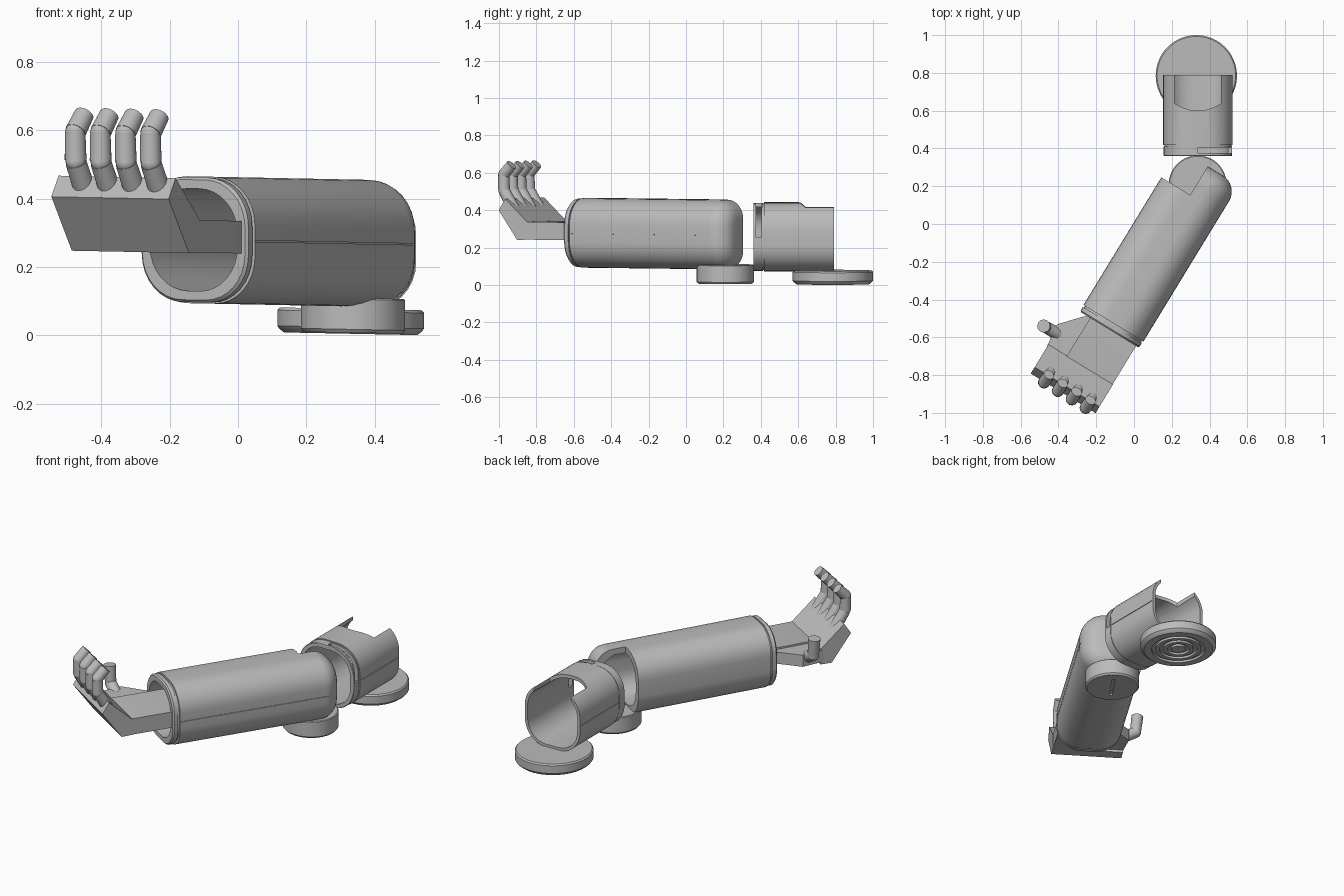
import bpy, bmesh, math
from mathutils import Matrix, Vector

if "Cube" in bpy.data.objects:
    bpy.data.objects.remove(bpy.data.objects["Cube"])

grey = bpy.data.materials.new("plain grey")
grey.use_nodes = True
grey.diffuse_color = (0.5, 0.5, 0.5, 1)
grey.node_tree.nodes["Principled BSDF"].inputs["Base Color"].default_value = (0.5, 0.5, 0.5, 1)

# Frames: the forearm runs along its local +y from wrist to elbow
FORE = Matrix.Translation((-0.13, -0.56, 0)) @ Matrix.Rotation(math.radians(-31.4), 4, 'Z')
UPPER = Matrix.Translation((0.338, 0, 0))
WORLD = Matrix.Identity(4)
parts = []


def finish(name, bm, frame):
    bmesh.ops.recalc_face_normals(bm, faces=bm.faces)
    bm.transform(frame)
    me = bpy.data.meshes.new(name)
    bm.to_mesh(me)
    bm.free()
    me.materials.append(grey)
    ob = bpy.data.objects.new(name, me)
    bpy.context.collection.objects.link(ob)
    parts.append(ob)
    return ob


def loft(name, loops, frame, closed=False):
    """Skin a list of point loops; closed joins last to first, else ends are capped."""
    bm = bmesh.new()
    rings = [[bm.verts.new(p) for p in loop] for loop in loops]
    pairs = list(zip(rings, rings[1:]))
    if closed:
        pairs.append((rings[-1], rings[0]))
    else:
        bm.faces.new(rings[0])
        bm.faces.new(rings[-1])
    for a, b in pairs:
        for i in range(len(a)):
            j = (i + 1) % len(a)
            bm.faces.new((a[i], a[j], b[j], b[i]))
    return finish(name, bm, frame)


def section(y, h, r, zc, steps=8):
    """Rounded square of half size h in the x-z plane."""
    pts = []
    for q in range(4):
        a0 = q * math.pi / 2
        cx = (h - r) * (1 if q in (0, 3) else -1)
        cz = (h - r) * (1 if q < 2 else -1)
        for k in range(steps + 1):
            a = a0 + k / steps * math.pi / 2
            pts.append((cx + r * math.cos(a), y, zc + cz + r * math.sin(a)))
    return pts


def lathe(name, profile, centre, sides=64):
    turn = [2 * math.pi * k / sides for k in range(sides)]
    loops = [[(r * math.cos(a), r * math.sin(a), z) for a in turn] for r, z in profile]
    return loft(name, loops, Matrix.Translation(centre))


def prism(name, pts, lo, hi, frame, axis='X'):
    """Extrude a polygon along x (points are y, z) or along z (points are x, y)."""
    def place(p, d):
        return (d, p[0], p[1]) if axis == 'X' else (p[0], p[1], d)
    return loft(name, [[place(p, d) for p in pts] for d in (lo, hi)], frame)


def box(x0, x1, y0, y1, z0, z1, frame):
    return prism("cutter", [(x0, y0), (x1, y0), (x1, y1), (x0, y1)], z0, z1, frame, 'Z')


def cut(ob, tool):
    mod = ob.modifiers.new("cut", 'BOOLEAN')
    mod.operation, mod.object, mod.solver = 'DIFFERENCE', tool, 'EXACT'
    bpy.context.view_layer.objects.active = ob
    bpy.ops.object.modifier_apply(modifier=mod.name)
    parts.remove(tool)
    bpy.data.objects.remove(tool)


def rod(name, a, b, r0, r1, frame):
    a, b = Vector(a), Vector(b)
    bm = bmesh.new()
    turn = (b - a).to_track_quat('Z', 'Y').to_matrix().to_4x4()
    bmesh.ops.create_cone(bm, cap_ends=True, segments=24, radius1=r0, radius2=r1,
                          depth=(b - a).length, matrix=Matrix.Translation((a + b) / 2) @ turn)
    return finish(name, bm, frame)


def ball(name, p, r, frame):
    bm = bmesh.new()
    bmesh.ops.create_uvsphere(bm, u_segments=16, v_segments=10, radius=r,
                              matrix=Matrix.Translation(p))
    return finish(name, bm, frame)


# Forearm: hollow shell, stepped wrist rim, rounded elbow end
ZF = 0.277
inner = [(0.97, 0.07, 0.04), (0.95, 0.12, 0.09), (0.9, 0.15, 0.115), (0.0, 0.15, 0.13)]
outer = [(0.0, 0.176, 0.135), (0.008, 0.183, 0.14), (0.03, 0.183, 0.14),
         (0.03, 0.176, 0.134), (0.04, 0.176, 0.134), (0.04, 0.186, 0.14)]
for k in range(9):
    a = k / 8 * math.pi / 2
    inset = 0.1 * (1 - math.cos(a))
    outer.append((0.91 + 0.1 * math.sin(a), 0.186 - inset, 0.14 - inset))
forearm = loft("forearm_shell", [section(y, h, r, ZF) for y, h, r in inner + outer], FORE)
cut(forearm, box(-0.3, -0.007, 0.832, 1.2, 0, 0.6, FORE))
cut(forearm, box(0.182, 0.2, 0.045, 0.93, ZF - 0.002, ZF + 0.002, FORE))

# Upper arm: open tube with front collar, groove, slot and rear top notch
ZU = 0.2645
tube = [(0.36, 0.178, 0.136), (0.362, 0.181, 0.14), (0.411, 0.181, 0.14), (0.411, 0.177, 0.136),
        (0.417, 0.177, 0.136), (0.417, 0.184, 0.143), (0.79, 0.184, 0.143),
        (0.79, 0.166, 0.125), (0.36, 0.158, 0.12)]
upper = loft("upper_arm_shell", [section(y, h, r, ZU) for y, h, r in tube], UPPER, closed=True)
arc = [(0.123 * t / 6, 0.6 + 0.038 * (t / 6) ** 2) for t in range(-6, 7)]
cut(upper, prism("cutter", arc + [(0.123, 0.9), (-0.123, 0.9)], 0.34, 0.6, UPPER, 'Z'))
cut(upper, box(0.0, 0.3, 0.375, 0.404, ZU, 0.6, UPPER))
for s in (-1, 1):
    cut(upper, box(s * 0.19 - 0.01, s * 0.19 + 0.01, 0.425, 0.78, ZU - 0.002, ZU + 0.002, UPPER))

# Elbow joint cap with a coin slot underneath
elbow = lathe("elbow_cap", [(0.12, 0.014), (0.145, 0.014), (0.153, 0.024), (0.153, 0.112),
                            (0.148, 0.116), (0.02, 0.116)], (0.337, 0.21, 0))
SLOT = Matrix.Translation((0.337, 0.21, 0)) @ Matrix.Rotation(math.radians(-35), 4, 'Z')
cut(elbow, box(-0.008, 0.008, -0.09, 0.09, -0.1, 0.024, SLOT))

# Shoulder disc with concentric grooves underneath
profile = [(0.015, 0.011), (0.03, 0.011)]
for r in (0.04, 0.085, 0.13):
    profile += [(r, 0.011), (r, 0.024), (r + 0.022, 0.024), (r + 0.022, 0.011)]
profile += [(0.195, 0.011), (0.209, 0.022), (0.215, 0.03), (0.215, 0.076), (0.208, 0.084), (0.02, 0.084)]
lathe("shoulder_disc", profile, (0.33, 0.785, 0))

# Hand: wrist block, thumb mount and tilted palm plate
prism("wrist_block", [(0.12, 0.24), (-0.3, 0.24), (-0.3, 0.32), (-0.235, 0.335), (0.12, 0.335)],
      -0.12, 0.165, FORE)
prism("thumb_mount", [(-0.1, 0.03), (-0.155, -0.013), (-0.252, -0.12), (-0.236, -0.25), (0, -0.25)],
      0.255, 0.325, FORE, 'Z')
prism("palm_plate", [(-0.235, 0.24), (-0.3, 0.238), (-0.415, 0.395), (-0.375, 0.457), (-0.235, 0.332)],
      -0.235, 0.167, FORE)

# Four fingers curling upward and back
path = [(-0.352, 0.395), (-0.418, 0.5), (-0.42, 0.585), (-0.368, 0.64)]
names = ("index", "middle", "ring", "little")
for i, finger in enumerate(names):
    x = -0.15 + 0.086 * i
    joints = [Vector((x, y, z)) for y, z in path]
    for k, (a, b) in enumerate(zip(joints, joints[1:])):
        gap = (b - a) * 0.04
        r = 0.033 - 0.001 * k
        rod(f"{finger}_finger_segment_{k + 1}", a + gap, b - gap, r, r - 0.002, FORE)
        if k:
            ball(f"{finger}_finger_joint_{k}", a, 0.03, FORE)

# Thumb
thumb = [(-0.40, -0.585, 0.295), (-0.468, -0.545, 0.335), (-0.478, -0.54, 0.44)]
rod("thumb_base", thumb[0], thumb[1], 0.034, 0.032, WORLD)
ball("thumb_joint", thumb[1], 0.032, WORLD)
rod("thumb_tip", thumb[1], thumb[2], 0.031, 0.034, WORLD)

# Gentle lean of the whole arm, then shading
lean = Matrix.Identity(4)
lean[2][0] = -0.02
bpy.ops.object.select_all(action='DESELECT')
for ob in parts:
    ob.data.transform(lean)
    ob.select_set(True)
bpy.context.view_layer.objects.active = parts[0]
bpy.ops.object.shade_smooth_by_angle(angle=math.radians(30))
